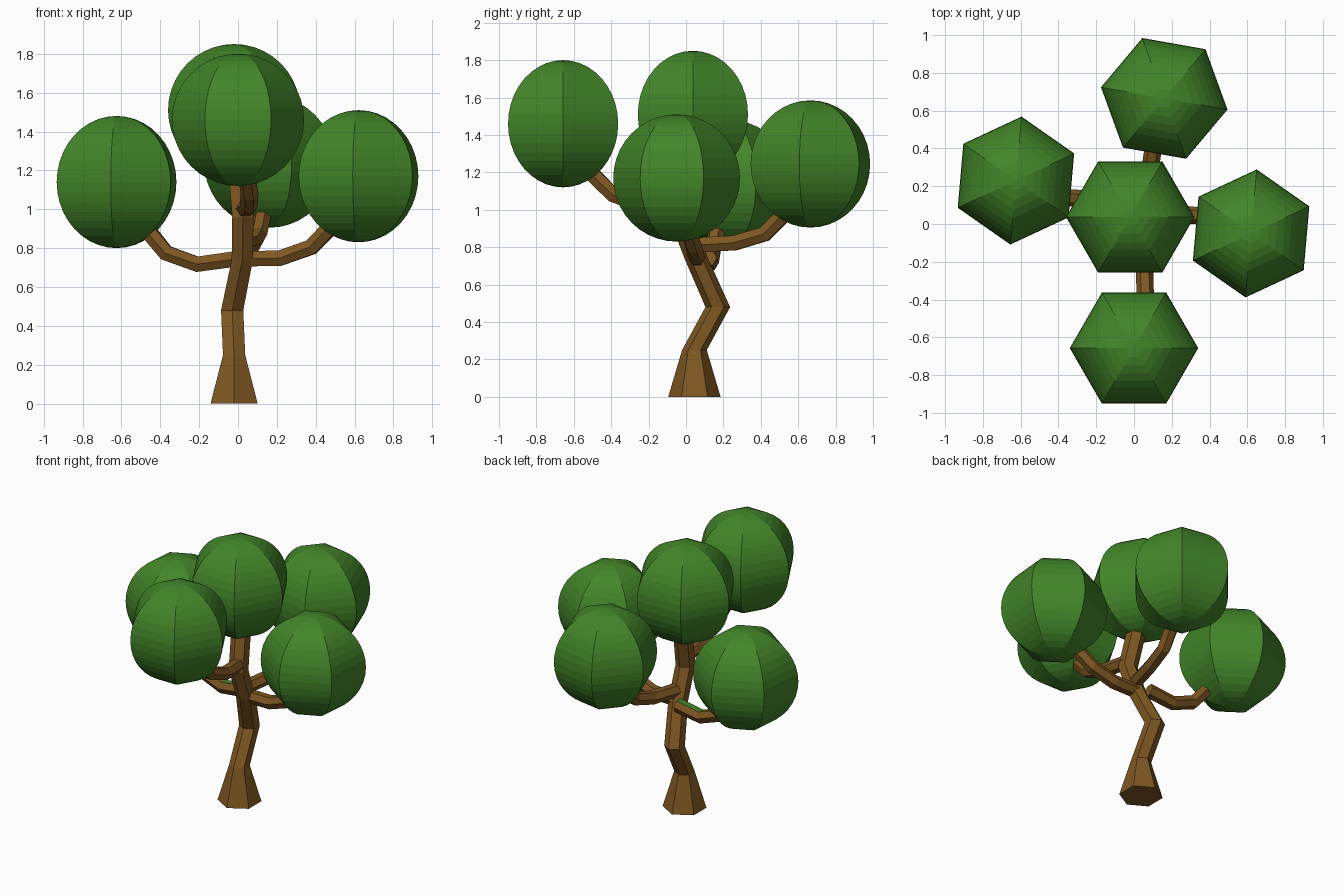
import bpy, bmesh
from math import sin, cos, pi, radians
from mathutils import Vector, Matrix

if "Cube" in bpy.data.objects:
    bpy.data.objects.remove(bpy.data.objects["Cube"])


def material(name, color):
    m = bpy.data.materials.new(name)
    m.diffuse_color = color
    m.use_nodes = True
    m.node_tree.nodes["Principled BSDF"].inputs["Base Color"].default_value = m.diffuse_color
    return m


BARK = material("bark", (0.21, 0.095, 0.016, 1))
LEAF = material("leaf", (0.055, 0.235, 0.022, 1))


def finish(name, bm, mats):
    bmesh.ops.recalc_face_normals(bm, faces=bm.faces[:])
    mesh = bpy.data.meshes.new(name)
    bm.to_mesh(mesh)
    bm.free()
    for m in mats:
        mesh.materials.append(m)
    obj = bpy.data.objects.new(name, mesh)
    bpy.context.collection.objects.link(obj)
    return obj


def hex_tube(name, path, radii, flat_rings=False, mossy=False):
    """Six-sided tube; flat_rings keeps every section horizontal."""
    bm = bmesh.new()
    pts = [Vector(p) for p in path]
    rings = []
    for i, (p, r) in enumerate(zip(pts, radii)):
        if flat_rings:
            u, v = Vector((0, 1, 0)), Vector((-1, 0, 0))
        else:
            a = (p - pts[i - 1]).normalized() if i else Vector()
            b = (pts[i + 1] - p).normalized() if i + 1 < len(pts) else Vector()
            t = (a + b).normalized()
            u = t.cross(Vector((0, 0, 1))).normalized()
            v = u.cross(t)
        rings.append([bm.verts.new(p + r * (cos(k * pi / 3) * u + sin(k * pi / 3) * v))
                      for k in range(6)])
    for lo, hi in zip(rings, rings[1:]):
        for k in range(6):
            j = (k + 1) % 6
            f = bm.faces.new((lo[k], lo[j], hi[j], hi[k]))
            # green patch on the upper side of the first segment
            if mossy and lo is rings[0] and k == 1:
                f.material_index = 1
    bm.faces.new(rings[0])
    bm.faces.new(rings[-1])
    return finish(name, bm, [BARK, LEAF] if mossy else [BARK])


def foliage(name, centre, turn):
    """Six-segment ball with many rings."""
    bm = bmesh.new()
    bmesh.ops.create_uvsphere(
        bm, u_segments=6, v_segments=20, radius=0.34,
        matrix=Matrix.Translation(centre) @ Matrix.Rotation(radians(turn), 4, 'Z'))
    return finish(name, bm, [LEAF])


# Trunk with flared foot, bending up into the crown
hex_tube("trunk",
         [(-0.02, 0.045, 0), (-0.02, 0.045, 0.25), (-0.03, 0.17, 0.48),
          (0.022, 0.055, 0.74), (0.025, -0.03, 0.96), (0.0, 0.04, 1.25)],
         [0.14, 0.066, 0.066, 0.063, 0.063, 0.063], flat_rings=True)

# Branches
branches = {
    "left_branch": [(-0.02, 0.12, 0.743), (-0.21, 0.13, 0.717), (-0.37, 0.14, 0.775), (-0.48, 0.17, 0.91)],
    "right_branch": [(0.02, 0.06, 0.745), (0.215, 0.055, 0.748), (0.377, 0.04, 0.805), (0.5, 0.0, 0.93)],
    "back_branch": [(0.03, 0.04, 0.81), (0.08, 0.26, 0.823), (0.105, 0.42, 0.87), (0.13, 0.54, 0.99)],
    "front_branch": [(0.03, -0.02, 1.0), (0.055, -0.22, 1.015), (0.06, -0.39, 1.08), (0.04, -0.51, 1.20)],
}
for name, path in branches.items():
    hex_tube(name, path, [0.046] * 4, mossy=(name == "left_branch"))

# Leaf balls
foliage("front_foliage", (0.0, -0.657, 1.46), 30)
foliage("top_foliage", (-0.02, 0.037, 1.51), 30)
foliage("right_foliage", (0.62, -0.05, 1.17), -5)
foliage("left_foliage", (-0.625, 0.23, 1.14), -5)
foliage("back_foliage", (0.16, 0.665, 1.245), 20)
